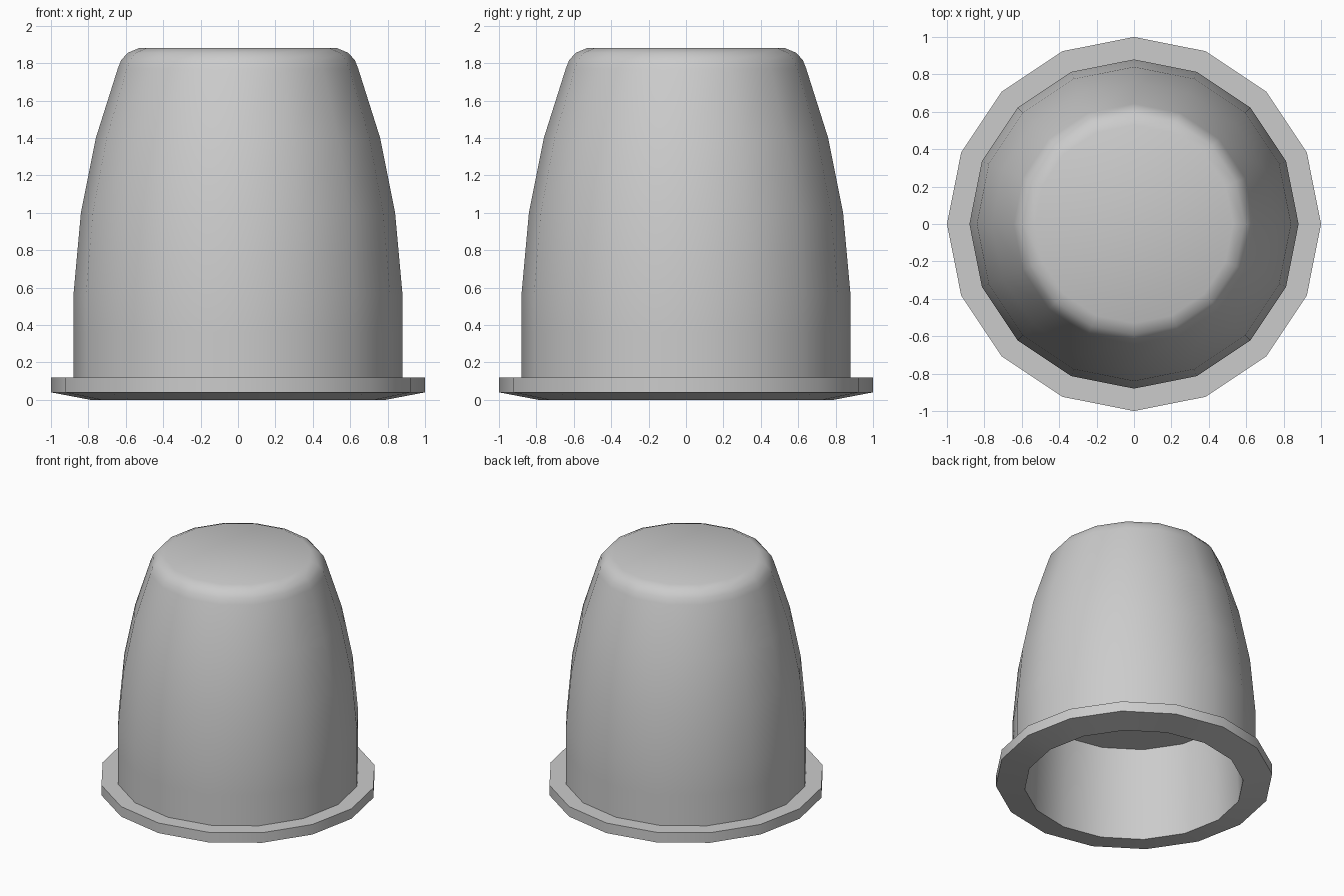
import bpy, bmesh
from math import cos, sin, tau, radians

if "Cube" in bpy.data.objects:
    bpy.data.objects.remove(bpy.data.objects["Cube"])

SIDES = 16

# Profile (radius, height) from the cavity ceiling, out over the flange, up to the crown
profile = [(0.76, 0.73), (0.79, 0.0),                                # cavity wall
           (1.0, 0.04), (1.0, 0.12), (0.88, 0.12),                   # flange
           (0.88, 0.36), (0.88, 0.56), (0.84, 1.0), (0.76, 1.4),     # tapering wall
           (0.643, 1.77), (0.625, 1.815), (0.59, 1.855), (0.53, 1.88)]  # rounded crown


def lathe(name, points):
    """Revolve a profile around z and cap both ends."""
    bm = bmesh.new()
    rings = [[bm.verts.new((r * cos(tau * i / SIDES), r * sin(tau * i / SIDES), z))
              for i in range(SIDES)] for r, z in points]
    for a, b in zip(rings, rings[1:]):
        for i in range(SIDES):
            j = (i + 1) % SIDES
            bm.faces.new((a[i], a[j], b[j], b[i]))
    bm.faces.new(rings[0])
    bm.faces.new(rings[-1])
    bmesh.ops.recalc_face_normals(bm, faces=bm.faces)
    mesh = bpy.data.meshes.new(name)
    bm.to_mesh(mesh)
    bm.free()
    obj = bpy.data.objects.new(name, mesh)
    bpy.context.collection.objects.link(obj)
    return obj


# Hollow flanged cap
cap = lathe("flanged_cap", profile)
bpy.context.view_layer.objects.active = cap
cap.select_set(True)
bpy.ops.object.shade_smooth_by_angle(angle=radians(40))
